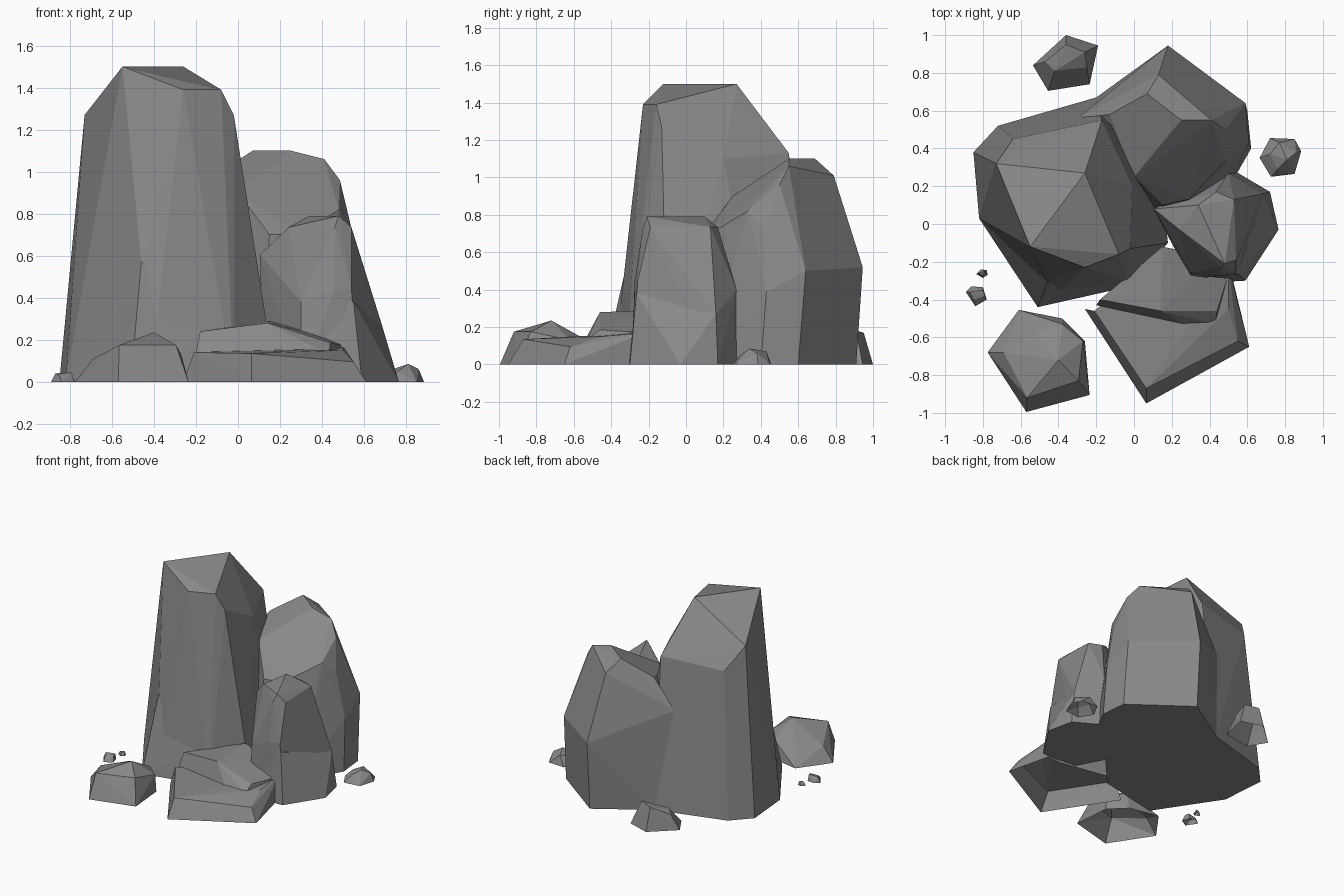
import bpy, bmesh, math

stone = bpy.data.materials.new("grey stone")
stone.diffuse_color = (0.25, 0.25, 0.25, 1)


def open_bottom(ob, back=False):
    """Remove the ground faces (and the hidden rear faces if back is set)."""
    bm = bmesh.new()
    bm.from_mesh(ob.data)
    bm.normal_update()
    gone = [f for f in bm.faces
            if (f.normal.z < -.9 and f.calc_center_median().z < .001)
            or (back and f.normal.y > .6)]
    bmesh.ops.delete(bm, geom=gone, context='FACES')
    bm.to_mesh(ob.data)
    bm.free()


def rock(name, base, upper):
    """Faceted boulder: hull of a ground outline (x, y) and upper corners (x, y, z)."""
    bm = bmesh.new()
    for p in [(x, y, 0) for x, y in base] + upper:
        bm.verts.new(p)
    res = bmesh.ops.convex_hull(bm, input=bm.verts[:])
    loose = {g for g in res["geom_interior"] + res["geom_unused"]
             if isinstance(g, bmesh.types.BMVert)}
    bmesh.ops.delete(bm, geom=list(loose), context='VERTS')
    bmesh.ops.dissolve_limit(bm, angle_limit=math.radians(1),
                             verts=bm.verts[:], edges=bm.edges[:])
    bmesh.ops.recalc_face_normals(bm, faces=bm.faces[:])
    me = bpy.data.meshes.new(name)
    bm.to_mesh(me)
    bm.free()
    me.materials.append(stone)
    ob = bpy.data.objects.new(name, me)
    bpy.context.collection.objects.link(ob)
    return ob


def merge(main, others):
    """Union the others into main and remove them."""
    for o in others:
        m = main.modifiers.new("join", 'BOOLEAN')
        m.operation, m.solver, m.object = 'UNION', 'EXACT', o
    bpy.context.view_layer.update()
    dg = bpy.context.evaluated_depsgraph_get()
    me = bpy.data.meshes.new_from_object(main.evaluated_get(dg))
    main.modifiers.clear()
    main.data = me
    for o in others:
        bpy.data.objects.remove(o)


# Tall pillar on the left, with a flared foot
pillar = rock("main_rocks",
    [(-.85, .38), (-.82, .03), (-.42, -.385), (-.02, -.32), (.18, -.1),
     (.12, .4), (-.2, .67), (-.72, .52)],
    [(-.55, -.12, 1.5), (-.26, .27, 1.5), (-.26, -.23, 1.39), (-.08, -.16, 1.39),
     (-.02, -.13, 1.27), (-.73, .32, 1.27), (-.64, .45, 1.1), (-.17, .55, 1.13),
     (-.46, -.305, .57), (-.01, .2, 1.1)])
foot = rock("pillar_foot",
    [(-.82, .03), (-.51, -.44), (-.02, -.33), (-.1, .1)],
    [(-.46, -.31, .57), (-.04, -.29, .27), (-.3, 0, .5)])

# Broad boulder at the back right
back = rock("back_rock",
    [(-.2, .67), (.18, .91), (.6, .6), (.62, .4), (.45, .1), (.1, .05), (-.2, .3)],
    [(.07, .69, 1.1), (.25, .55, 1.1), (.41, .55, 1.06), (.13, .79, 1.01),
     (.485, .5, .96), (-.13, .58, .97), (0, .25, .9), (.15, .1, .7), (.29, .13, .7),
     (.48, .33, .82), (.54, .42, .73), (.61, .43, .39), (.18, .945, .52),
     (.59, .64, .5), (-.17, .66, .5), (-.3, .56, .75)])

# Shorter boulder at the right: upper block and lower ledge
side = rock("side_rock",
    [(.12, .05), (.3, -.29), (.57, -.27), (.62, -.04), (.72, .17), (.5, .3)],
    [(.34, .1, .79), (.48, -.21, .79), (.24, -.03, .735), (.46, -.23, .735),
     (.54, -.19, .735), (.53, .13, .735), (.435, .17, .735), (.105, .08, .605),
     (.5, .27, .4), (.685, .16, .27), (.54, -.26, .44), (.46, -.275, .44),
     (.3, -.26, .38)])
ledge = rock("side_ledge",
    [(.31, -.29), (.5, -.305), (.59, -.3), (.765, -.03), (.72, .17), (.4, .1)],
    [(.685, .16, .27), (.63, -.04, .26), (.55, -.265, .38), (.34, -.26, .38)])
merge(pillar, [foot, back, side, ledge])

# Stepped slab at the front
slab = rock("front_slab",
    [(-.26, -.45), (.065, -.95), (.61, -.65), (.5, -.4), (.5, -.2), (.05, -.2)],
    [(-.21, -.46, .14), (.065, -.87, .135), (.55, -.62, .095), (.5, -.45, .15),
     (.1, -.2, .15), (.5, -.22, .17)])
step = rock("slab_step",
    [(-.15, -.4), (.28, -.5), (.43, -.47), (.48, -.3), (.4, -.15), (.1, -.12)],
    [(-.2, -.43, .14), (.28, -.54, .13), (.43, -.53, .13), (-.18, -.4, .24),
     (.14, -.46, .28), (.44, -.46, .185), (.49, -.3, .175), (.15, -.12, .29),
     (.4, -.17, .22)])
merge(slab, [step])
open_bottom(slab, back=True)

# Loose boulder at the front left
stones = [rock("loose_boulder",
    [(-.61, -.455), (-.775, -.68), (-.57, -.995), (-.235, -.905), (-.26, -.62), (-.38, -.5)],
    [(-.565, -.92, .175), (-.69, -.68, .11), (-.52, -.58, .15), (-.4, -.72, .235),
     (-.295, -.83, .175), (-.27, -.62, .13), (-.38, -.53, .13)])]

# Small stones scattered around
stones.append(rock("back_stone",
    [(-.535, .84), (-.36, 1), (-.19, .945), (-.235, .74), (-.455, .705)],
    [(-.47, .86, .11), (-.36, .95, .17), (-.26, .91, .18), (-.25, .83, .13), (-.42, .81, .13)]))
stones.append(rock("right_stone",
    [(.665, .35), (.72, .455), (.85, .45), (.885, .385), (.85, .265), (.725, .25)],
    [(.72, .37, .055), (.81, .34, .085), (.77, .43, .07), (.86, .38, .06), (.76, .29, .05)]))
stones.append(rock("left_pebble",
    [(-.89, -.36), (-.86, -.33), (-.8, -.335), (-.78, -.4), (-.84, -.435)],
    [(-.87, -.36, .04), (-.8, -.35, .045), (-.79, -.38, .04), (-.85, -.4, .03)]))
stones.append(rock("tiny_pebble",
    [(-.835, -.265), (-.81, -.24), (-.78, -.245), (-.775, -.27), (-.8, -.285)],
    [(-.82, -.26, .025), (-.79, -.25, .03), (-.8, -.275, .02)]))
for s in stones:
    open_bottom(s)
